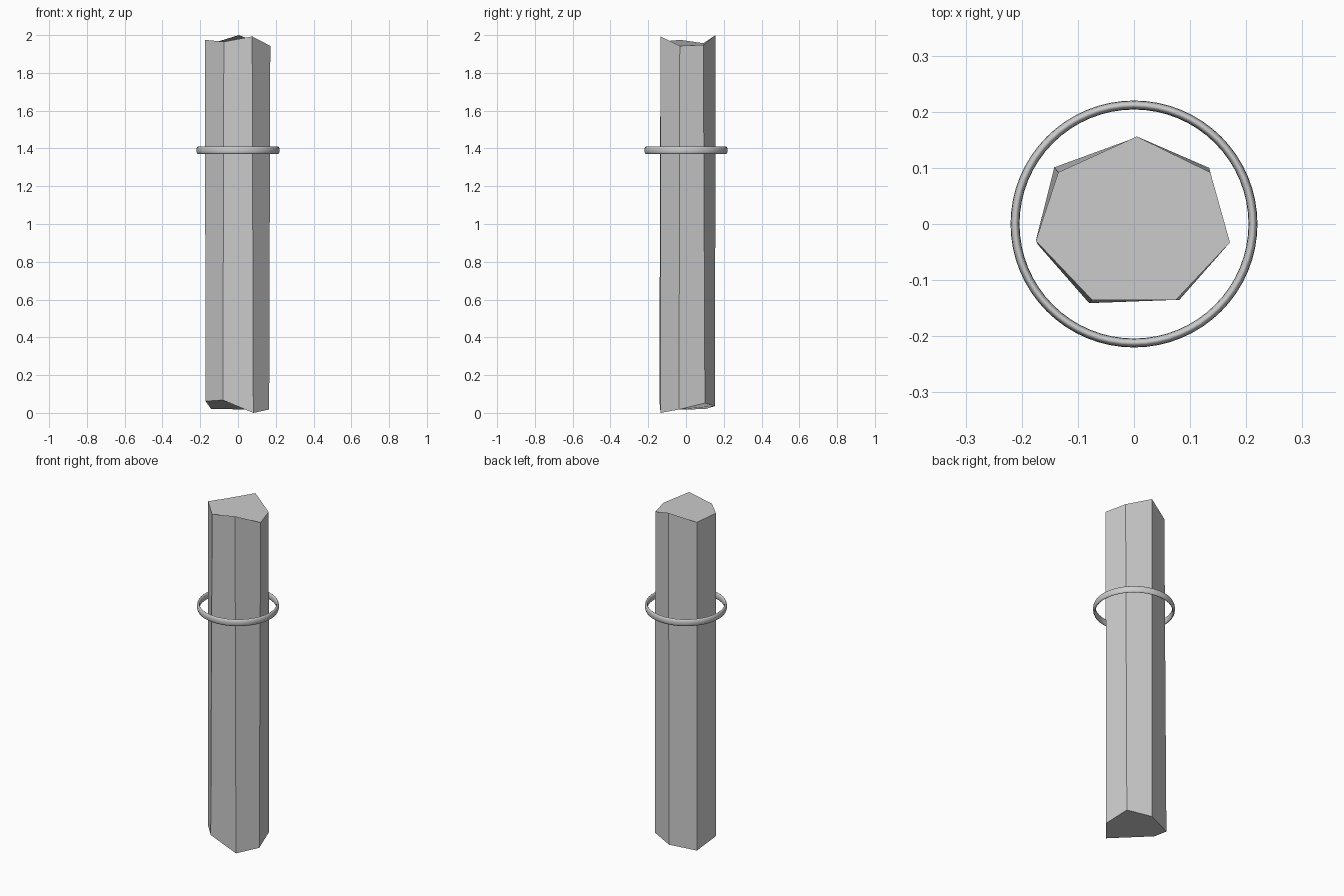
import bpy
import bmesh
import math

cube = bpy.data.objects.get("Cube")
if cube:
    bpy.data.objects.remove(cube, do_unlink=True)


def make_material(name, colour):
    mat = bpy.data.materials.new(name)
    mat.use_nodes = True
    mat.diffuse_color = colour
    mat.node_tree.nodes["Principled BSDF"].inputs["Base Color"].default_value = colour
    return mat


grey = make_material("stone grey", (0.6, 0.6, 0.6, 1))


def add_object(name, bm):
    bmesh.ops.recalc_face_normals(bm, faces=bm.faces)
    mesh = bpy.data.meshes.new(name)
    bm.to_mesh(mesh)
    bm.free()
    mesh.materials.append(grey)
    obj = bpy.data.objects.new(name, mesh)
    bpy.context.collection.objects.link(obj)
    return obj


# Seven-sided shaft with uneven broken ends, corners counter-clockwise from the back
top = [(0.005, 0.156, 2.0), (-0.135, 0.092, 1.957), (-0.175, -0.03, 1.975),
       (-0.075, -0.135, 1.965), (0.075, -0.135, 1.993), (0.171, -0.033, 1.943),
       (0.136, 0.092, 1.948)]
bottom = [(0.003, 0.154, 0.036), (-0.142, 0.101, 0.02), (-0.172, -0.036, 0.062),
          (-0.08, -0.141, 0.068), (0.081, -0.135, 0.0), (0.165, -0.037, 0.018),
          (0.134, 0.1, 0.052)]
bm = bmesh.new()
upper = [bm.verts.new(p) for p in top]
lower = [bm.verts.new(p) for p in bottom]
bm.faces.new(upper)
bm.faces.new(lower[::-1])
for i in range(len(upper)):
    j = (i + 1) % len(upper)
    bm.faces.new((lower[i], lower[j], upper[j], upper[i]))
add_object("shaft", bm)

# Floating ring with a tall oval section
SEGMENTS, SIDES = 64, 12
bm = bmesh.new()
loops = []
for s in range(SEGMENTS):
    a = math.tau * s / SEGMENTS
    loop = []
    for k in range(SIDES):
        b = math.tau * k / SIDES
        r = 0.212 + 0.008 * math.cos(b)
        loop.append(bm.verts.new((r * math.cos(a), r * math.sin(a),
                                  1.39 + 0.02 * math.sin(b))))
    loops.append(loop)
for s in range(SEGMENTS):
    here, after = loops[s], loops[(s + 1) % SEGMENTS]
    for k in range(SIDES):
        m = (k + 1) % SIDES
        bm.faces.new((here[k], after[k], after[m], here[m]))
for face in bm.faces:
    face.smooth = True
add_object("ring", bm)
